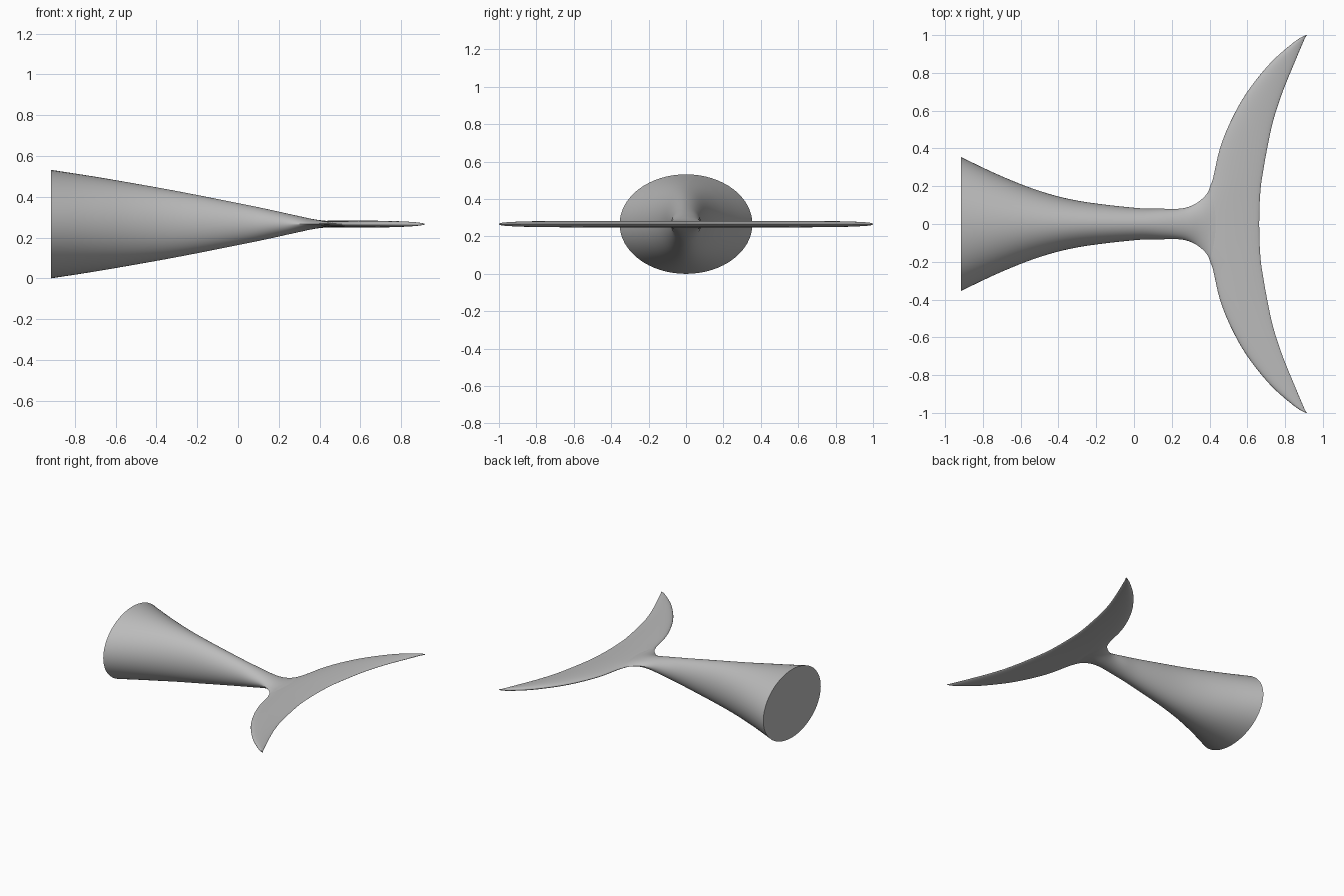
import bpy, bmesh, math

if "Cube" in bpy.data.objects:
    bpy.data.objects.remove(bpy.data.objects["Cube"])

MID_Z = 0.266

grey = bpy.data.materials.new("plain grey")
grey.use_nodes = True
grey.diffuse_color = (0.5, 0.5, 0.5, 1)
grey.node_tree.nodes["Principled BSDF"].inputs["Base Color"].default_value = (0.5, 0.5, 0.5, 1)


def smooth_rows(rows, steps):
    """Catmull-Rom interpolation through rows of numbers."""
    out = []
    for i in range(len(rows) - 1):
        a, b, c, d = (rows[max(i - 1, 0)], rows[i], rows[i + 1],
                      rows[min(i + 2, len(rows) - 1)])
        for s in range(steps):
            t = s / steps
            out.append([q + t * ((r - p) + t * (2 * p - 5 * q + 4 * r - w
                       + t * (3 * (q - r) + w - p))) / 2
                        for p, q, r, w in zip(a, b, c, d)])
    return out + [list(rows[-1])]


def loft(name, rings):
    """Skin closed rings of points and cap both ends."""
    bm = bmesh.new()
    loops = [[bm.verts.new(p) for p in ring] for ring in rings]
    n = len(loops[0])
    for a, b in zip(loops, loops[1:]):
        for i in range(n):
            j = (i + 1) % n
            bm.faces.new((a[i], a[j], b[j], b[i]))
    bm.faces.new(loops[0])
    bm.faces.new(loops[-1])
    bmesh.ops.recalc_face_normals(bm, faces=bm.faces)
    mesh = bpy.data.meshes.new(name)
    bm.to_mesh(mesh)
    bm.free()
    mesh.materials.append(grey)
    obj = bpy.data.objects.new(name, mesh)
    bpy.context.collection.objects.link(obj)
    bpy.ops.object.select_all(action='DESELECT')
    obj.select_set(True)
    bpy.context.view_layer.objects.active = obj
    bpy.ops.object.shade_smooth_by_angle(angle=math.radians(50))
    return obj


# Tail stock: x, half width, half height, pinch of the section
stock = [(-0.917, 0.355, 0.266, 1), (-0.71, 0.257, 0.234, 1),
         (-0.5, 0.175, 0.198, 1), (-0.29, 0.122, 0.16, 1),
         (0, 0.086, 0.103, 1), (0.15, 0.081, 0.072, 1),
         (0.24, 0.081, 0.052, 1.05), (0.3, 0.095, 0.039, 1.4),
         (0.35, 0.124, 0.028, 1.8), (0.39, 0.166, 0.021, 1.7),
         (0.415, 0.225, 0.018, 1.4), (0.45, 0.23, 0.014, 1.2),
         (0.52, 0.2, 0.006, 1)]


def stock_ring(x, w, h, pinch, n=64):
    ring = []
    for i in range(n):
        a = 2 * math.pi * i / n
        s = math.sin(a)
        ring.append((x, w * math.cos(a),
                     MID_Z + math.copysign(h * abs(s) ** pinch, s)))
    return ring


loft("tail_stock", [stock_ring(*r) for r in smooth_rows(stock, 6)])

# Flukes: y, leading edge x, trailing edge x, half thickness
half = [(0, 0.37, 0.663, 0.018), (0.1, 0.375, 0.665, 0.018),
        (0.17, 0.395, 0.669, 0.018), (0.24, 0.418, 0.677, 0.018),
        (0.4, 0.455, 0.705, 0.018), (0.55, 0.515, 0.738, 0.018),
        (0.7, 0.6, 0.787, 0.017), (0.85, 0.72, 0.848, 0.015),
        (0.945, 0.825, 0.888, 0.011), (0.985, 0.88, 0.906, 0.007),
        (1, 0.91, 0.917, 0.003)]
span = [(-y, a, b, t) for y, a, b, t in reversed(half[1:])] + half


def fluke_ring(y, lead, trail, thick, n=32):
    ring = []
    for i in range(n):
        a = 2 * math.pi * i / n
        u = (1 - math.cos(a)) / 2
        # rounded leading edge, thin trailing edge
        z = thick * math.sin(a) * (1.2 - 0.5 * u)
        ring.append((lead + (trail - lead) * u, y, MID_Z + z))
    return ring


loft("flukes", [fluke_ring(*r) for r in smooth_rows(span, 5)])
